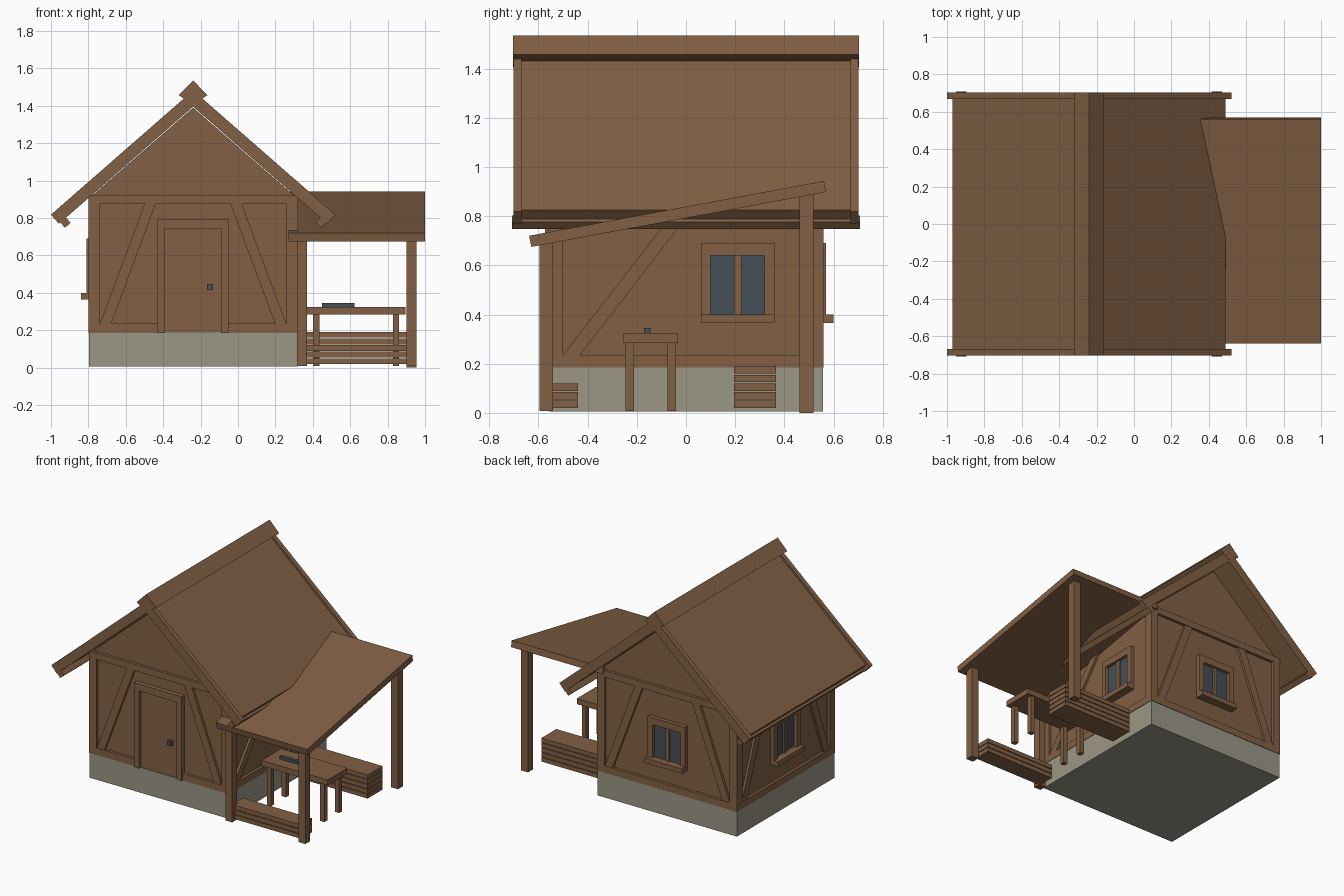
import bpy, bmesh
from mathutils import Vector

if "Cube" in bpy.data.objects:
    bpy.data.objects.remove(bpy.data.objects["Cube"])


def material(name, rgb):
    m = bpy.data.materials.new(name)
    m.diffuse_color = (*rgb, 1)
    m.use_nodes = True
    m.node_tree.nodes["Principled BSDF"].inputs["Base Color"].default_value = m.diffuse_color
    return m


WOOD = material("brown wood", (0.223, 0.117, 0.058))
STONE = material("grey stone", (0.328, 0.305, 0.235))
GLASS = material("slate blue glass", (0.060, 0.077, 0.098))


def prism(name, pts, lo, hi, place, mat=WOOD):
    """Extrude a 2D outline from lo to hi; place maps (a, b, depth) to xyz."""
    bm = bmesh.new()
    near = [bm.verts.new(place(a, b, lo)) for a, b in pts]
    far = [bm.verts.new(place(a, b, hi)) for a, b in pts]
    bm.faces.new(near)
    bm.faces.new(far[::-1])
    n = len(pts)
    for i in range(n):
        j = (i + 1) % n
        bm.faces.new((near[j], near[i], far[i], far[j]))
    bmesh.ops.recalc_face_normals(bm, faces=bm.faces)
    me = bpy.data.meshes.new(name)
    bm.to_mesh(me)
    bm.free()
    me.materials.append(mat)
    ob = bpy.data.objects.new(name, me)
    bpy.context.collection.objects.link(ob)
    return ob


def rect(a0, a1, b0, b1):
    return [(a0, b0), (a1, b0), (a1, b1), (a0, b1)]


def along_y(x, z, y):
    return Vector((x, y, z))


def along_x(y, z, x):
    return Vector((x, y, z))


def box(name, x, y, z, mat=WOOD):
    return prism(name, rect(*x, *z), *y, along_y, mat)


MID = -0.24  # ridge line of the house

# Stone base and wall body with gables
box("foundation", (-0.797, 0.317), (-0.557, 0.557), (0.005, 0.187), STONE)
prism("wall_body", [(-0.78, 0.185), (0.30, 0.185), (0.30, 0.92), (MID, 1.39), (-0.78, 0.92)],
      -0.54, 0.54, along_y)

# Corner posts
for x in (-0.80, 0.26):
    for y in (-0.56, 0.50):
        box("corner_post", (x, x + 0.06), (y, y + 0.06), (0.185, 0.92))

# Each wall: (s, z, depth) -> xyz, with s running along the wall
WALLS = {
    "front": (lambda s, z, d: Vector((MID + s, -0.54 - d, z)), 0.50),
    "back": (lambda s, z, d: Vector((MID + s, 0.54 + d, z)), 0.50),
    "left": (lambda s, z, d: Vector((-0.78 - d, s, z)), 0.50),
    "right": (lambda s, z, d: Vector((0.30 + d, s, z)), 0.50),
}


def brace(side, s0, s1, w):
    place = WALLS[side][0]
    prism(side + "_brace", [(s0, 0.235), (s0 + w, 0.235), (s1 + w, 0.875), (s1, 0.875)],
          -0.01, 0.017, place)


def window(side, c):
    place = WALLS[side][0]
    prism(side + "_window_glass", rect(c - 0.112, c + 0.112, 0.395, 0.645), -0.01, 0.007, place, GLASS)
    prism(side + "_window_mullion", rect(c - 0.015, c + 0.015, 0.40, 0.64), 0, 0.018, place)
    for a, b in ((-0.15, -0.11), (0.11, 0.15)):
        prism(side + "_window_jamb", rect(c + a, c + b, 0.40, 0.69), -0.01, 0.03, place)
    prism(side + "_window_head", rect(c - 0.11, c + 0.11, 0.64, 0.69), -0.01, 0.03, place)
    prism(side + "_window_sill", rect(c - 0.15, c + 0.15, 0.365, 0.40), -0.01, 0.06, place)


# Sill and top beams, braces, windows
for side, (place, h) in WALLS.items():
    prism(side + "_top_beam", rect(-h, h, 0.875, 0.922), -0.01, 0.02, place)
    if side == "front":  # bottom beam is broken by the door
        for a, b in ((-h, -0.19), (0.19, h)):
            prism("front_sill_beam", rect(a, b, 0.185, 0.235), -0.01, 0.02, place)
    else:
        prism(side + "_sill_beam", rect(-h, h, 0.185, 0.235), -0.01, 0.02, place)
    if side == "right":
        brace(side, -0.50, -0.005, 0.069)
    else:
        brace(side, -0.498, -0.26, 0.06)
        brace(side, 0.438, 0.20, 0.06)
window("right", 0.21)
window("back", 0.0)
window("left", 0.0)

# Door
front = WALLS["front"][0]
prism("door", rect(-0.15, 0.15, 0.185, 0.745), -0.01, 0.012, front)
for a in (-0.19, 0.15):
    prism("door_jamb", rect(a, a + 0.04, 0.185, 0.745), -0.01, 0.033, front)
prism("door_head", rect(-0.19, 0.19, 0.745, 0.795), -0.01, 0.033, front)
prism("door_handle", rect(0.075, 0.107, 0.415, 0.447), 0.01, 0.032, front, GLASS)

# Main roof: u runs up the slope from the eave, n goes down through the thickness
U, N = (0.753, 0.658), (0.658, -0.753)


def slope_pts(u0, n0, n1, mirror, u1=None):
    ends = [(0.76 - N[0] * n) / U[0] if u1 is None else u1 for n in (n0, n1)]
    uv = [(u0, n0), (ends[0], n0), (ends[1], n1), (u0, n1)]
    return [(MID + mirror * (-0.76 + u * U[0] + n * N[0]), 0.818 + u * U[1] + n * N[1])
            for u, n in uv]


for m in (1, -1):
    prism("roof_panel", slope_pts(0.027, 0.0145, 0.062, m), -0.668, 0.668, along_y)
    for y in (-0.702, 0.668):
        prism("barge_board", slope_pts(0, 0, 0.065, m), y, y + 0.034, along_y)
    prism("eave_batten", slope_pts(0.01, 0.063, 0.102, m, 0.05), -0.708, 0.708, along_y)
prism("ridge_beam", [(MID, 1.535), (MID + 0.077, 1.457), (MID, 1.385 + 0.02), (MID - 0.077, 1.457)],
      -0.704, 0.704, along_y)

# Porch roof and posts
prism("porch_roof", [(-0.638, 0.72), (0.561, 0.943), (0.569, 0.898), (-0.629, 0.675)],
      0.27, 1.0, along_x)
for x in (0.315, 0.90):
    box("porch_front_post", (x, x + 0.055), (-0.595, -0.54), (0.008, 0.70))
box("porch_back_post", (0.90, 0.955), (0.462, 0.518), (0.0, 0.90))

# Table with a small tray
box("table_top", (0.367, 0.895), (-0.255, -0.032), (0.285, 0.325))
for x in (0.402, 0.828):
    for y in (-0.245, -0.075):
        box("table_leg", (x, x + 0.033), (y, y + 0.034), (0.008, 0.29))
box("table_tray", (0.45, 0.622), (-0.17, -0.145), (0.325, 0.346), GLASS)

# Benches of stacked planks
for name, y, count in (("front_bench", (-0.565, -0.44), 3), ("back_bench", (0.195, 0.365), 5)):
    for i in range(count):
        z = 0.02 + 0.035 * i
        box(name + "_plank", (0.345, 0.90), y, (z, z + 0.03))
